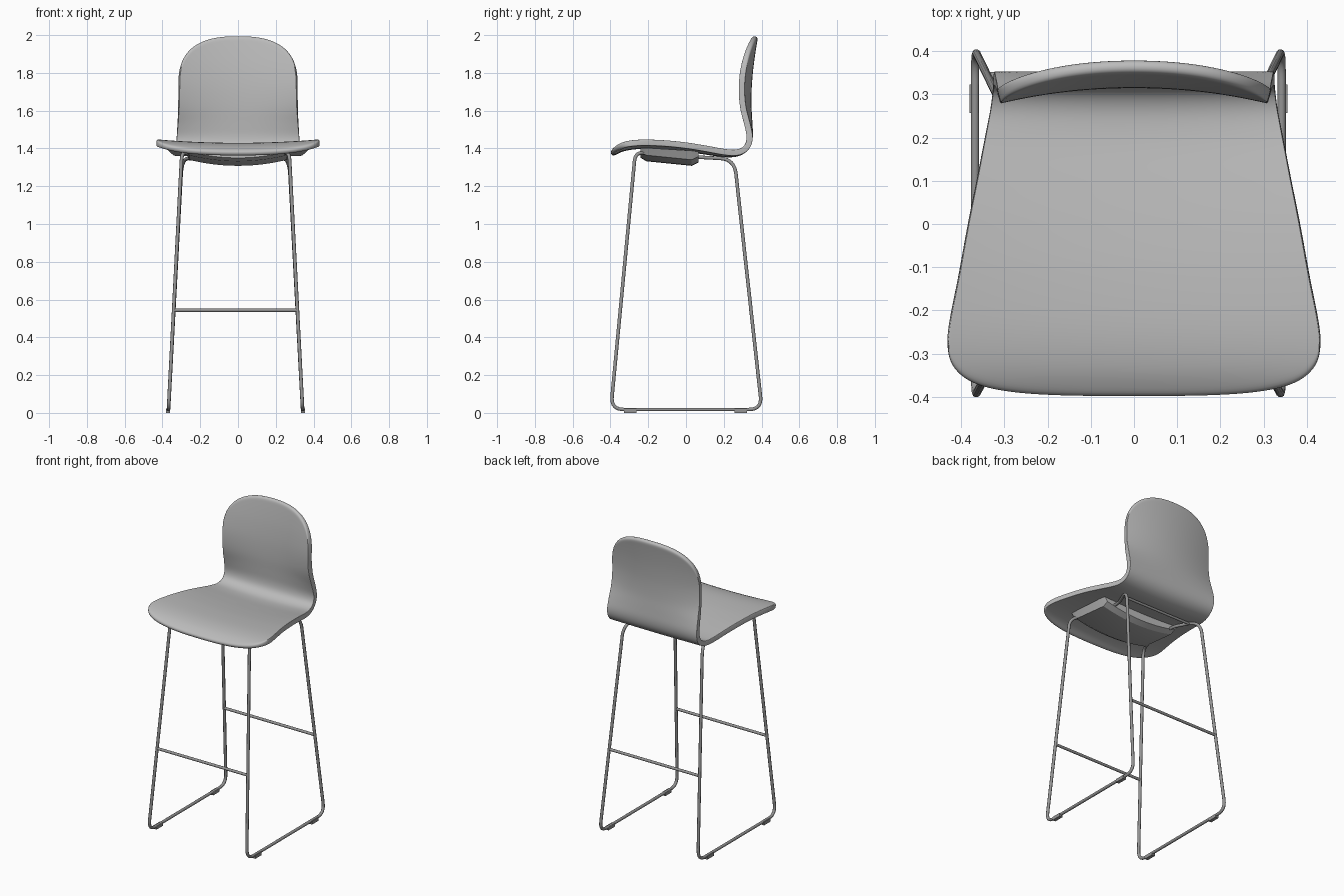
import bpy, bmesh, math
from mathutils import Vector

old = bpy.data.objects.get("Cube")
if old:
    bpy.data.objects.remove(old, do_unlink=True)


def material(name, value):
    m = bpy.data.materials.new(name)
    m.use_nodes = True
    colour = (value, value, value, 1)
    m.diffuse_color = colour
    m.node_tree.nodes["Principled BSDF"].inputs["Base Color"].default_value = colour
    return m


SHELL = material("light grey shell", 0.5)
METAL = material("grey metal", 0.3)
FRAME_X = -0.013  # the frame sits slightly off the shell's centre


def finish(obj, mat, angle=40):
    obj.data.materials.append(mat)
    bpy.ops.object.select_all(action='DESELECT')
    obj.select_set(True)
    bpy.context.view_layer.objects.active = obj
    bpy.ops.object.shade_smooth_by_angle(angle=math.radians(angle))


def mesh_object(name, bm):
    bmesh.ops.recalc_face_normals(bm, faces=bm.faces)
    mesh = bpy.data.meshes.new(name)
    bm.to_mesh(mesh)
    bm.free()
    obj = bpy.data.objects.new(name, mesh)
    bpy.context.collection.objects.link(obj)
    return obj


def grid_faces(bm, rows):
    for a, b in zip(rows, rows[1:]):
        for i in range(len(a) - 1):
            bm.faces.new((a[i], a[i + 1], b[i + 1], b[i]))


def tube(name, points, radius, cyclic=False):
    curve = bpy.data.curves.new(name, 'CURVE')
    curve.dimensions = '3D'
    curve.bevel_depth = radius
    curve.bevel_resolution = 3
    curve.use_fill_caps = True
    spline = curve.splines.new('POLY')
    spline.points.add(len(points) - 1)
    for p, co in zip(spline.points, points):
        p.co = (*co, 1)
    spline.use_cyclic_u = cyclic
    obj = bpy.data.objects.new(name, curve)
    bpy.context.collection.objects.link(obj)
    bpy.ops.object.select_all(action='DESELECT')
    obj.select_set(True)
    bpy.context.view_layer.objects.active = obj
    bpy.ops.object.convert(target='MESH')
    finish(bpy.context.object, METAL, 60)


def fillet_loop(corners, radii, steps=8):
    # closed path with rounded corners
    pts = []
    for i, (c, r) in enumerate(zip(corners, radii)):
        c = Vector(c)
        a = c + (Vector(corners[i - 1]) - c).normalized() * r
        b = c + (Vector(corners[(i + 1) % len(corners)]) - c).normalized() * r
        for k in range(steps + 1):
            t = k / steps
            pts.append(a * (1 - t) ** 2 + c * 2 * t * (1 - t) + b * t * t)
    return pts


# Shell section down the middle: y, z, half width, edge curl
SECTION = [
    (-0.397, 1.370, 0.432, 0.016), (-0.34, 1.399, 0.432, 0.018),
    (-0.25, 1.413, 0.431, 0.018), (-0.12, 1.410, 0.406, 0.018),
    (0.0, 1.398, 0.384, 0.018), (0.1, 1.384, 0.364, 0.016),
    (0.2, 1.370, 0.345, 0.012), (0.27, 1.372, 0.332, 0.006),
    (0.32, 1.402, 0.326, 0.0), (0.338, 1.455, 0.325, 0.0),
    (0.336, 1.53, 0.320, 0.012), (0.331, 1.62, 0.315, 0.030),
    (0.332, 1.72, 0.313, 0.038), (0.340, 1.82, 0.313, 0.038),
    (0.352, 1.91, 0.313, 0.036), (0.366, 1.995, 0.313, 0.034),
]


def smooth_section(points, steps=16):
    v = [Vector(p) for p in points]
    v = [v[0] * 2 - v[1]] + v + [v[-1] * 2 - v[-2]]
    out = []
    for a, b, c, d in zip(v, v[1:], v[2:], v[3:]):
        for k in range(steps):
            t = k / steps
            out.append(0.5 * (2 * b + (c - a) * t + (2 * a - 5 * b + 4 * c - d) * t * t
                              + (3 * b - a - 3 * c + d) * t ** 3))
    return out + [v[-2]]


path = smooth_section(SECTION)
lengths = [0.0]
for p, q in zip(path, path[1:]):
    lengths.append(lengths[-1] + (q.xy - p.xy).length)
TOTAL = lengths[-1]


def shell_point(u, s):
    i = next((k for k in range(1, len(path) - 1) if lengths[k] >= s), len(path) - 1)
    f = (s - lengths[i - 1]) / (lengths[i] - lengths[i - 1])
    y, z, half, curl = path[i - 1].lerp(path[i], f)
    tangent = (path[i].xy - path[i - 1].xy).normalized()
    lift = curl * u * u
    return (u * half, y - tangent.y * lift, z + tangent.x * lift)


def end_inset(u, length, power):
    return length * (1 - max(0.0, 1 - abs(u) ** power) ** (1 / power))


# Seat and back shell
bm = bmesh.new()
columns = []
COLS, ROWS = 28, 44
for c in range(COLS + 1):
    u = math.sin(math.pi / 2 * (2 * c / COLS - 1))
    s0 = end_inset(u, 0.14, 3.0)
    s1 = TOTAL - end_inset(u, 0.25, 2.5)
    columns.append([bm.verts.new(shell_point(u, s0 + (s1 - s0) * r / ROWS))
                    for r in range(ROWS + 1)])
grid_faces(bm, columns)
shell = mesh_object("seat_shell", bm)
solid = shell.modifiers.new("thickness", 'SOLIDIFY')
solid.thickness = 0.032
solid.offset = 0
sub = shell.modifiers.new("rounding", 'SUBSURF')
sub.levels = sub.render_levels = 2
finish(shell, SHELL, 80)

# Curved mounting pan under the seat
bm = bmesh.new()
layers = []
for top in (False, True):
    rows = []
    for y, low, high in ((-0.24, 1.350, 1.395), (-0.21, 1.332, 1.395),
                         (0.03, 1.308, 1.380), (0.065, 1.325, 1.378)):
        row = []
        for k in range(13):
            u = k / 6 - 1
            z = high + 0.008 * u * u if top else low + 0.032 * u * u
            row.append(bm.verts.new((u * (0.28 if top else 0.26), y, z)))
        rows.append(row)
    grid_faces(bm, rows)
    layers.append(rows)


def rim(rows):
    return (rows[0] + [r[-1] for r in rows[1:]] + rows[-1][-2::-1]
            + [r[0] for r in rows[-2:0:-1]])


low, high = rim(layers[0]), rim(layers[1])
grid_faces(bm, [low + low[:1], high + high[:1]])
finish(mesh_object("mounting_pan", bm), SHELL, 30)

# Sled side frames and foot pads
for side, label in ((1, "left"), (-1, "right")):
    def at(x, y, z):
        return (FRAME_X + side * x, y, z)

    corners = [at(0.355, -0.398, 0.018), at(0.284, -0.268, 1.382),
               at(0.215, -0.10, 1.362), at(0.215, 0.10, 1.352),
               at(0.284, 0.256, 1.343), at(0.355, 0.402, 0.018)]
    tube(label + "_sled_frame",
         fillet_loop(corners, (0.07, 0.05, 0.03, 0.03, 0.08, 0.07)), 0.0095, True)
    for y, end in ((-0.295, "front"), (0.29, "rear")):
        bm = bmesh.new()
        bmesh.ops.create_cube(bm, size=1)
        bmesh.ops.scale(bm, vec=(0.022, 0.066, 0.022), verts=bm.verts)
        bmesh.ops.translate(bm, vec=at(0.357, y, 0.011), verts=bm.verts)
        finish(mesh_object(f"{label}_{end}_foot_pad", bm), METAL)

# Cross bars: two footrests and one support under the seat
for name, y, z, half, radius in (("front_footrest", -0.348, 0.543, 0.326, 0.009),
                                 ("rear_footrest", 0.343, 0.543, 0.326, 0.009),
                                 ("seat_support_bar", 0.19, 1.344, 0.25, 0.008)):
    tube(name, [(FRAME_X - half, y, z), (FRAME_X + half, y, z)], radius)
